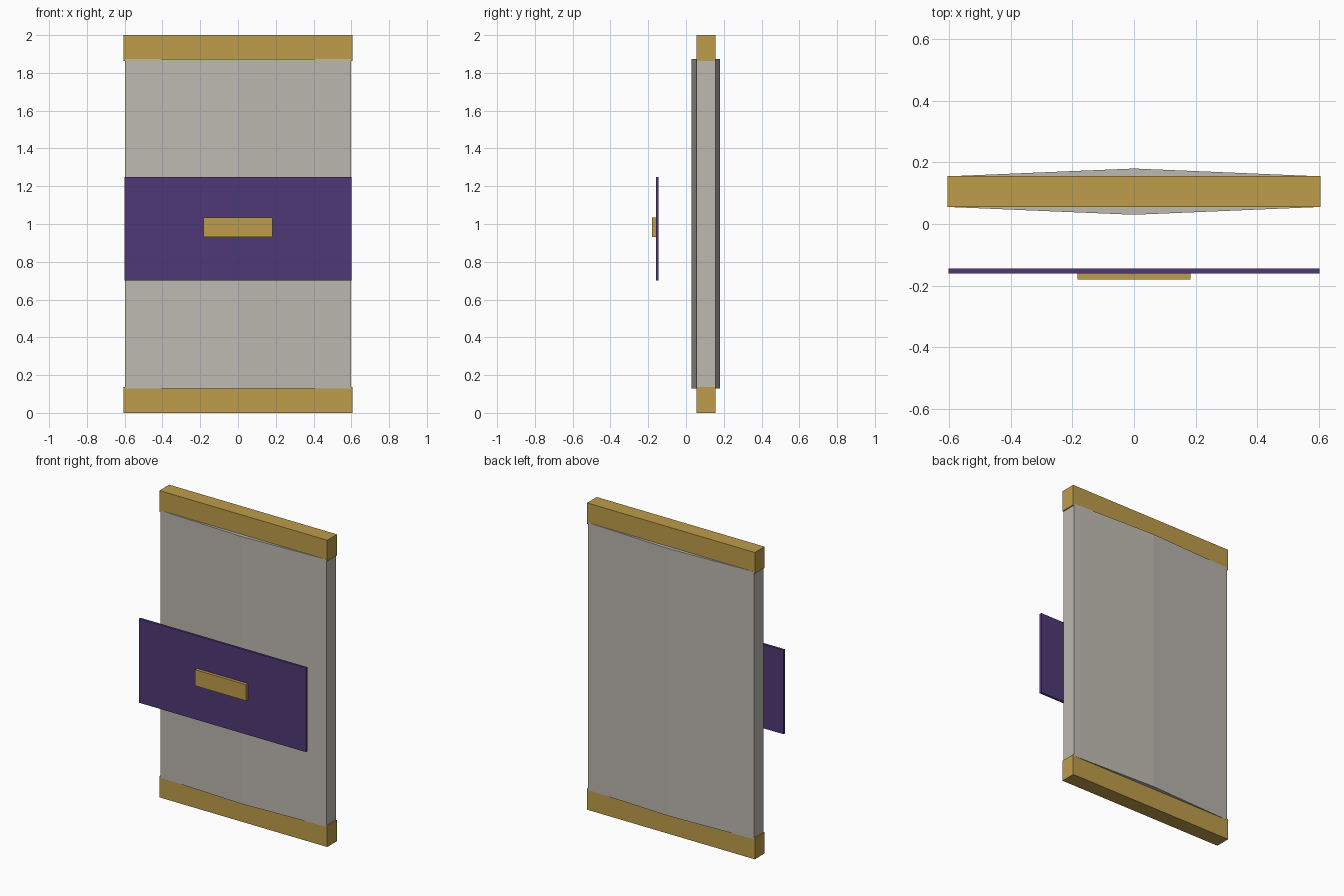
import bpy, bmesh

if "Cube" in bpy.data.objects:
    bpy.data.objects.remove(bpy.data.objects["Cube"])


def material(name, rgb):
    m = bpy.data.materials.new(name)
    m.diffuse_color = (*rgb, 1.0)
    m.use_nodes = True
    m.node_tree.nodes["Principled BSDF"].inputs["Base Color"].default_value = m.diffuse_color
    return m


gold = material("gold", (0.52, 0.34, 0.07))
stone = material("warm grey", (0.51, 0.485, 0.44))
purple = material("purple", (0.078, 0.04, 0.18))


def prism(name, profile, z0, z1, mat):
    """Extrude an xy outline (counter-clockwise) from z0 to z1."""
    bm = bmesh.new()
    base = bm.faces.new([bm.verts.new((x, y, z0)) for x, y in profile])
    top = bmesh.ops.extrude_face_region(bm, geom=[base])["geom"]
    verts = [v for v in top if isinstance(v, bmesh.types.BMVert)]
    bmesh.ops.translate(bm, verts=verts, vec=(0, 0, z1 - z0))
    bmesh.ops.recalc_face_normals(bm, faces=bm.faces)
    mesh = bpy.data.meshes.new(name)
    bm.to_mesh(mesh)
    bm.free()
    mesh.materials.append(mat)
    obj = bpy.data.objects.new(name, mesh)
    bpy.context.collection.objects.link(obj)
    return obj


def box(name, half_x, y0, y1, z0, z1, mat):
    outline = [(-half_x, y0), (half_x, y0), (half_x, y1), (-half_x, y1)]
    return prism(name, outline, z0, z1, mat)


# Main slab, thickest along its centre line
cy, edge, mid, hw = 0.105, 0.05, 0.075, 0.598
prism("slab", [(-hw, cy - edge), (0, cy - mid), (hw, cy - edge),
               (hw, cy + edge), (0, cy + mid), (-hw, cy + edge)],
      0.13, 1.873, stone)

# Gold rails at the bottom and top
for name, z in (("bottom_rail", 0.0), ("top_rail", 1.862)):
    box(name, 0.605, cy - edge, cy + edge, z, z + 0.138, gold)

# Floating band with its badge in front
box("band", 0.602, -0.16, -0.145, 0.70, 1.248, purple)
box("badge", 0.183, -0.18, -0.16, 0.93, 1.035, gold)
